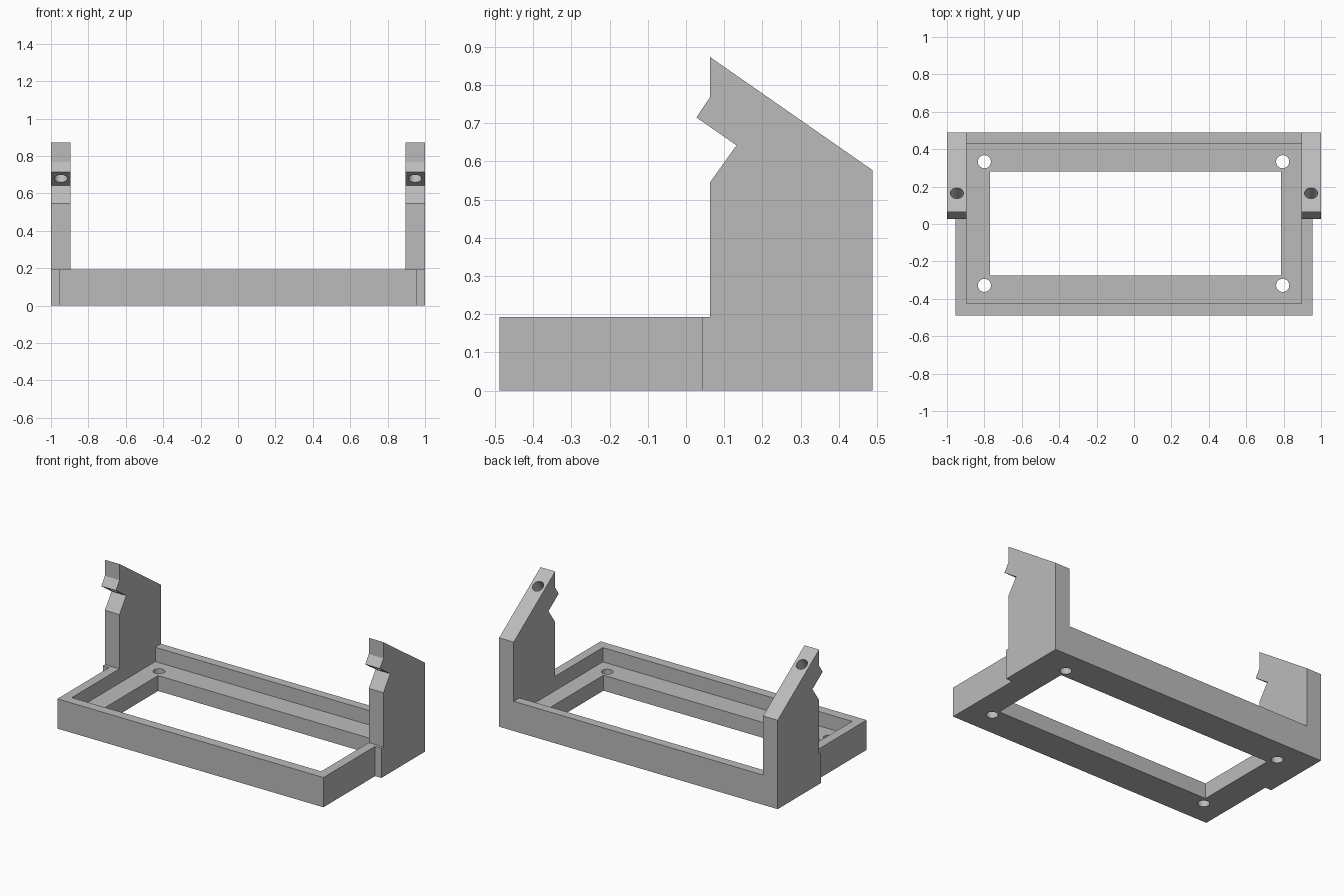
import bpy
import bmesh
from mathutils import Matrix, Vector

cube = bpy.data.objects.get("Cube")
if cube:
    bpy.data.objects.remove(cube, do_unlink=True)

grey = bpy.data.materials.new("plain grey")
grey.use_nodes = True
colour = (0.5, 0.5, 0.5, 1)
grey.diffuse_color = colour
grey.node_tree.nodes["Principled BSDF"].inputs["Base Color"].default_value = colour


def finish(bm, name):
    bmesh.ops.recalc_face_normals(bm, faces=bm.faces)
    mesh = bpy.data.meshes.new(name)
    bm.to_mesh(mesh)
    bm.free()
    mesh.materials.append(grey)
    obj = bpy.data.objects.new(name, mesh)
    bpy.context.collection.objects.link(obj)
    return obj


def prism(name, profile, x0, x1):
    """Extrude a (y, z) profile along x."""
    bm = bmesh.new()
    face = bm.faces.new([bm.verts.new((x0, y, z)) for y, z in profile])
    side = bmesh.ops.extrude_face_region(bm, geom=[face])["geom"]
    verts = [v for v in side if isinstance(v, bmesh.types.BMVert)]
    bmesh.ops.translate(bm, verts=verts, vec=(x1 - x0, 0, 0))
    return finish(bm, name)


def box(name, x0, x1, y0, y1, z0, z1):
    return prism(name, [(y0, z0), (y1, z0), (y1, z1), (y0, z1)], x0, x1)


def rod(name, centre, axis, radius, length):
    bm = bmesh.new()
    turn = Vector(axis).to_track_quat("Z", "Y").to_matrix().to_4x4()
    bmesh.ops.create_cone(bm, cap_ends=True, segments=32, radius1=radius, radius2=radius,
                          depth=length, matrix=Matrix.Translation(centre) @ turn)
    return finish(bm, name)


def combine(target, tool, operation):
    """Apply a boolean and discard the tool."""
    tool.hide_render = True
    mod = target.modifiers.new(operation.lower(), "BOOLEAN")
    mod.operation = operation
    mod.solver = "EXACT"
    mod.object = tool
    bpy.context.view_layer.objects.active = target
    bpy.ops.object.modifier_apply(modifier=mod.name)
    bpy.data.objects.remove(tool, do_unlink=True)


# Shallow tray with a rectangular opening in its floor
frame = box("bracket_frame", -0.955, 0.955, -0.488, 0.488, 0, 0.193)
combine(frame, box("pocket_cutter", -0.895, 0.895, -0.425, 0.43, 0.1, 0.4), "DIFFERENCE")
combine(frame, box("window_cutter", -0.77, 0.785, -0.275, 0.28, -0.2, 0.3), "DIFFERENCE")

# Screw holes in the floor corners
for x in (-0.8, 0.795):
    for y in (-0.328, 0.333):
        combine(frame, rod("screw_hole_cutter", (x, y, 0), (0, 0, 1), 0.035, 0.6), "DIFFERENCE")

# Notched upright arms with a hole square to the sloping top
arm_profile = [(0.042, 0), (0.488, 0), (0.488, 0.577), (0.063, 0.873), (0.063, 0.768),
               (0.027, 0.715), (0.132, 0.642), (0.063, 0.545), (0.063, 0.193), (0.042, 0.193)]
for side in (-1, 1):
    arm = prism("arm", arm_profile, side * 0.895, side * 1.0)
    hole = rod("arm_hole_cutter", (side * 0.947, 0.122, 0.741), (0, 0.572, 0.82), 0.035, 0.2)
    combine(arm, hole, "DIFFERENCE")
    combine(frame, arm, "UNION")

# Crisp flats, smooth round holes
bpy.ops.object.select_all(action="DESELECT")
frame.select_set(True)
bpy.context.view_layer.objects.active = frame
bpy.ops.object.shade_smooth_by_angle(angle=0.52)
